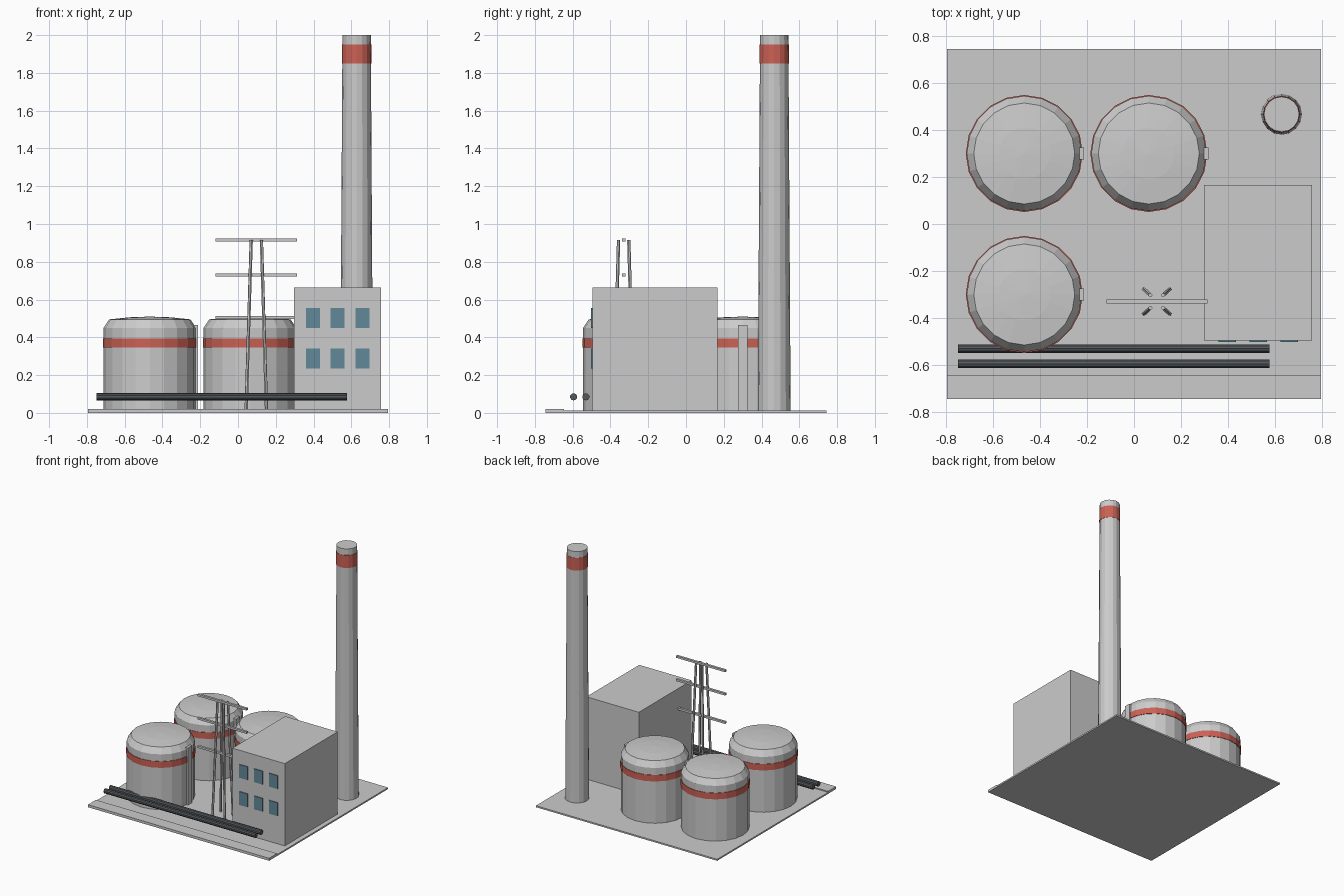
import bpy, bmesh
from math import cos, sin, pi
from mathutils import Vector

if "Cube" in bpy.data.objects:
    bpy.data.objects.remove(bpy.data.objects["Cube"])


def material(name, rgb):
    m = bpy.data.materials.new(name)
    m.diffuse_color = (*rgb, 1)
    m.use_nodes = True
    m.node_tree.nodes["Principled BSDF"].inputs["Base Color"].default_value = m.diffuse_color
    return m


RED = material("red_paint", (0.60, 0.12, 0.09))
GLASS = material("window_glass", (0.12, 0.25, 0.32))
DARK = material("dark_metal", (0.09, 0.10, 0.11))


def finish(name, bm, mat=None):
    bmesh.ops.recalc_face_normals(bm, faces=bm.faces)
    me = bpy.data.meshes.new(name)
    bm.to_mesh(me)
    bm.free()
    ob = bpy.data.objects.new(name, me)
    bpy.context.collection.objects.link(ob)
    if mat:
        me.materials.append(mat)
    return ob


def box(name, lo, hi, mat=None):
    bm = bmesh.new()
    bmesh.ops.create_cube(bm, size=1)
    lo, hi = Vector(lo), Vector(hi)
    for v in bm.verts:
        v.co = (lo + hi) / 2 + v.co * (hi - lo)
    return finish(name, bm, mat)


def lathe(name, x, y, profile, sides, mat=None):
    """Closed solid of revolution; a zero radius makes a tip."""
    bm = bmesh.new()
    rings = []
    for r, z in profile:
        n = sides if r > 0 else 1
        rings.append([bm.verts.new((x + r * cos(2 * pi * i / sides),
                                    y + r * sin(2 * pi * i / sides), z)) for i in range(n)])
    for a, b in zip(rings, rings[1:]):
        for i in range(sides):
            j = (i + 1) % sides
            if len(b) == 1:
                bm.faces.new((a[i], a[j], b[0]))
            else:
                bm.faces.new((a[i], a[j], b[j], b[i]))
    bm.faces.new(rings[0][::-1])
    if len(rings[-1]) > 1:
        bm.faces.new(rings[-1])
    return finish(name, bm, mat)


def rod(name, a, b, radius, sides, mat=None):
    a, b = Vector(a), Vector(b)
    bm = bmesh.new()
    bmesh.ops.create_cone(bm, cap_ends=True, segments=sides, radius1=radius,
                          radius2=radius, depth=(b - a).length)
    rot = (b - a).to_track_quat('Z', 'Y')
    for v in bm.verts:
        v.co = rot @ v.co + (a + b) / 2
    return finish(name, bm, mat)


# Ground slab and raised front strip
box("base_slab", (-0.795, -0.745, 0), (0.795, 0.745, 0.012))
box("front_kerb", (-0.795, -0.745, 0), (0.795, -0.645, 0.02))

# Storage tanks with red band and ladder
for n, (x, y) in enumerate([(-0.467, 0.3), (0.063, 0.3), (-0.467, -0.3)], 1):
    lathe(f"tank_{n}", x, y, [(0.245, 0.01), (0.245, 0.45), (0.215, 0.495),
                              (0.11, 0.506), (0, 0.51)], 20)
    lathe(f"tank_band_{n}", x, y, [(0.249, 0.345), (0.249, 0.395)], 20, RED)
    box(f"tank_ladder_{n}", (x + 0.235, y - 0.025, 0.01), (x + 0.255, y + 0.025, 0.465))

# Tapered chimney with red band
lathe("chimney", 0.628, 0.467, [(0.087, 0.01), (0.075, 2.0)], 16)
lathe("chimney_band", 0.628, 0.467, [(0.0785, 1.85), (0.0778, 1.95)], 16, RED)

# Main building and front windows
box("building", (0.297, -0.495, 0.01), (0.757, 0.167, 0.665))
for row, z in enumerate((0.235, 0.45)):
    for col, x in enumerate((0.397, 0.528, 0.66)):
        box(f"window_{row}_{col}", (x - 0.037, -0.502, z), (x + 0.037, -0.49, z + 0.105), GLASS)

# Power pylon: four leaning legs and three cross arms
px, py = 0.097, -0.33
for sx in (-1, 1):
    for sy in (-1, 1):
        rod(f"pylon_leg_{sx}_{sy}", (px + sx * 0.054, py + sy * 0.052, 0.01),
            (px + sx * 0.027, py + sy * 0.027, 0.915), 0.009, 6)
for n, z in enumerate((0.505, 0.73, 0.915)):
    box(f"pylon_arm_{n}", (px - 0.215, py - 0.009, z - 0.008), (px + 0.215, py + 0.009, z + 0.008))

# Pipeline along the front
for n, y in enumerate((-0.53, -0.595)):
    rod(f"pipe_{n}", (-0.75, y, 0.085), (0.577, y, 0.085), 0.019, 10, DARK)
